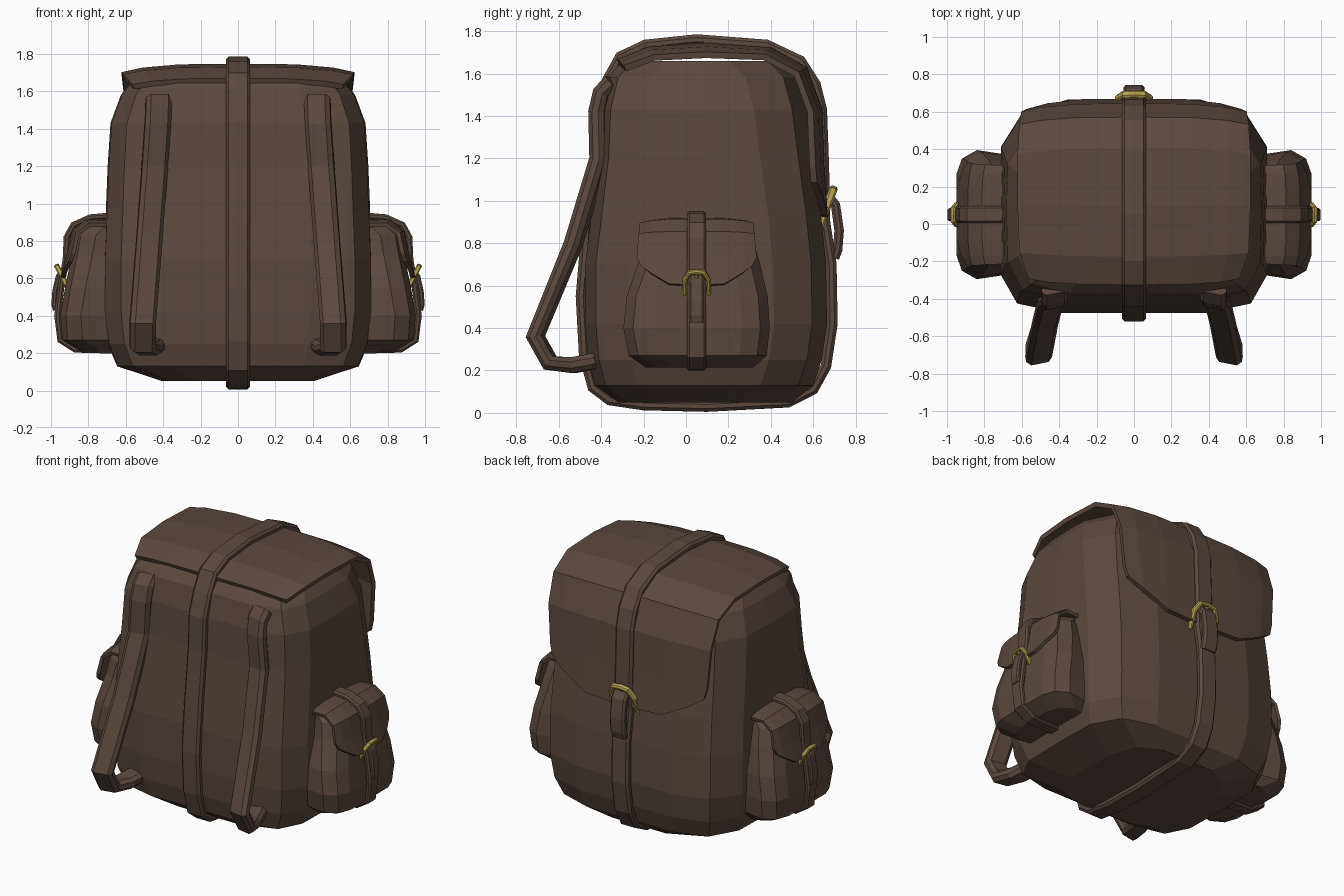
import bpy, bmesh
from mathutils import Vector as V

if "Cube" in bpy.data.objects:
    bpy.data.objects.remove(bpy.data.objects["Cube"])


def material(name, rgb):
    m = bpy.data.materials.new(name)
    m.diffuse_color = (*rgb, 1)
    m.use_nodes = True
    m.node_tree.nodes["Principled BSDF"].inputs["Base Color"].default_value = m.diffuse_color
    return m


LEATHER = material("leather", (0.105, 0.066, 0.049))
BRASS = material("brass", (0.45, 0.34, 0.08))


def make(name, bm, mat):
    bmesh.ops.recalc_face_normals(bm, faces=bm.faces)
    me = bpy.data.meshes.new(name)
    bm.to_mesh(me)
    bm.free()
    me.materials.append(mat)
    ob = bpy.data.objects.new(name, me)
    bpy.context.collection.objects.link(ob)
    return ob


def loft(name, rings, mat=LEATHER, closed=False):
    bm = bmesh.new()
    rows = [[bm.verts.new(p) for p in r] for r in rings]
    n = len(rows[0])
    pairs = list(zip(rows, rows[1:])) + ([(rows[-1], rows[0])] if closed else [])
    for a, b in pairs:
        for i in range(n):
            j = (i + 1) % n
            bm.faces.new((a[i], a[j], b[j], b[i]))
    if not closed:
        bm.faces.new(rows[0])
        bm.faces.new(rows[-1])
    return make(name, bm, mat)


def band(name, pts, side, w, t, mat=LEATHER, closed=False):
    """Sweep a chamfered strip along a path; side is its width direction."""
    pts = [V(p) for p in pts]
    side = V(side).normalized()
    n = len(pts)
    c = min(w, t) * 0.3
    a, b = w / 2, t / 2
    prof = [(a, b - c), (a - c, b), (c - a, b), (-a, b - c),
            (-a, c - b), (c - a, -b), (a - c, -b), (a, c - b)]
    rings = []
    for i, p in enumerate(pts):
        before = pts[i - 1] if closed or i else p
        after = pts[(i + 1) % n] if closed or i < n - 1 else p
        tan = (p - before).normalized() + (after - p).normalized()
        nor = tan.cross(side).normalized()
        rings.append([p + side * u + nor * v for u, v in prof])
    return loft(name, rings, mat, closed)


def flap(name, profile, place, thick, drop):
    """Cover sheet: profile rows (depth, height, half width), tongue-shaped lower edge."""
    us = (-1, -0.82, -0.5, 0, 0.5, 0.82, 1)
    tongue = (0.35, 0.6, 0.96, 1, 0.96, 0.6, 0.35)
    centre = V(profile[1][:2]) * 0.5 + V((profile[3][0] * 0.3, profile[-1][1] * 0.5))
    bm = bmesh.new()
    rows = []
    for i, (d, z, h) in enumerate(profile):
        row = []
        for u, k in zip(us, tongue):
            p = V((d, z))
            if i == len(profile) - 1:
                p = V(profile[-2][:2]).lerp(p, k)
            p += (centre - p).normalized() * drop * abs(u) ** 4
            row.append(bm.verts.new(place(u * h, p.x, p.y)))
        rows.append(row)
    for a, b in zip(rows, rows[1:]):
        for i in range(len(us) - 1):
            bm.faces.new((a[i], a[i + 1], b[i + 1], b[i]))
    ob = make(name, bm, LEATHER)
    s = ob.modifiers.new("thickness", "SOLIDIFY")
    s.thickness = thick
    s.offset = 0
    return ob


# Main bag: (z, half width, front y, back y)
rings = []
for z, h, f, b in [(0.05, 0.40, -0.32, 0.50), (0.13, 0.64, -0.43, 0.60), (0.25, 0.69, -0.46, 0.64),
                   (0.42, 0.71, -0.475, 0.665), (0.7, 0.71, -0.475, 0.66), (0.95, 0.70, -0.445, 0.635),
                   (1.2, 0.69, -0.415, 0.60), (1.43, 0.675, -0.405, 0.57), (1.58, 0.62, -0.37, 0.53),
                   (1.66, 0.56, -0.30, 0.45)]:
    half = [(0.55 * h, f), (0.88 * h, f + 0.05), (h, f + 0.2), (h * 1.01, (f + b) / 2),
            (h, b - 0.25), (0.84 * h, b - 0.07), (0.5 * h, b)]
    rings.append([(x, y, z) for x, y in half] + [(-x, y, z) for x, y in reversed(half)])
loft("main_bag", rings)

# Top cover folding over the back
flap("main_flap", [(-0.32, 1.655, 0.56), (-0.17, 1.715, 0.61), (0.1, 1.732, 0.62), (0.4, 1.71, 0.62),
                   (0.56, 1.62, 0.61), (0.63, 1.43, 0.60), (0.64, 1.15, 0.58), (0.655, 0.92, 0.56)],
     lambda u, d, z: (u, d, z), 0.03, 0.045)

# Strap running all the way round the bag
loop = [(0.64, 1.43), (0.65, 1.15), (0.655, 0.9), (0.685, 0.7), (0.69, 0.42), (0.66, 0.22), (0.6, 0.11),
        (0.48, 0.05), (0.1, 0.03), (-0.2, 0.037), (-0.36, 0.06), (-0.44, 0.12), (-0.48, 0.27),
        (-0.495, 0.55), (-0.465, 0.9), (-0.43, 1.2), (-0.42, 1.43), (-0.37, 1.57), (-0.31, 1.68),
        (-0.19, 1.735), (0.05, 1.76), (0.38, 1.735), (0.54, 1.66), (0.61, 1.55)]
band("main_strap", [(0, y, z) for y, z in loop], (1, 0, 0), 0.13, 0.05, closed=True)
band("main_strap_tail", [(0, 0.665, 1.03), (0, 0.705, 0.98), (0, 0.722, 0.86), (0, 0.715, 0.77), (0, 0.70, 0.73)],
     (1, 0, 0), 0.11, 0.045)


def buckle(name, place, w, top, bottom, r):
    """Arched buckle frame in a tilted plane with a centre pin; top and bottom are (depth, z)."""
    top, bottom = V(top), V(bottom)
    path = [(-1, 0), (-0.95, 0.65), (-0.6, 0.96), (0, 1), (0.6, 0.96), (0.95, 0.65), (1, 0)]
    pts = [V(place(u * w, *bottom.lerp(top, k))) for u, k in path]
    normal = (pts[3] - pts[0]).cross(pts[6] - pts[0])
    band(name, pts, normal, r * 1.3, r, BRASS)
    pin = [V(place(0, *bottom.lerp(top, k))) for k in (1, 0.45)]
    band(name + "_pin", pin, pts[6] - pts[0], r * 0.8, r * 0.8, BRASS)


buckle("main_buckle", lambda u, d, z: (u, d, z), 0.09, (0.695, 1.055), (0.63, 0.88), 0.03)

for s, tag in ((1, "right"), (-1, "left")):
    # Shoulder strap
    band(tag + "_shoulder_strap",
         [(s * x, y, z) for x, y, z in [(0.425, -0.345, 1.56), (0.425, -0.395, 1.51), (0.43, -0.415, 1.42),
                                        (0.445, -0.41, 1.2), (0.475, -0.53, 0.8), (0.51, -0.71, 0.36),
                                        (0.51, -0.64, 0.235), (0.48, -0.53, 0.225), (0.44, -0.40, 0.25)]],
         (1, -s * 0.2, 0), 0.14, 0.075)

    # Side pocket: (z, outer x, front y, back y)
    rings = []
    for z, xo, f, b in [(0.215, 0.85, -0.19, 0.32), (0.27, 0.94, -0.27, 0.38), (0.4, 0.95, -0.295, 0.395),
                        (0.55, 0.925, -0.28, 0.385), (0.72, 0.89, -0.22, 0.345), (0.83, 0.87, -0.20, 0.31),
                        (0.89, 0.81, -0.18, 0.28)]:
        rings.append([(s * x, y, z) for x, y in
                      [(0.64, f + 0.03), (xo - 0.11, f), (xo - 0.03, f + 0.045), (xo, f + 0.13), (xo, b - 0.13),
                       (xo - 0.03, b - 0.045), (xo - 0.11, b), (0.64, b - 0.03)]])
    loft(tag + "_pocket", rings)

    def place(u, d, z):
        return (s * d, 0.05 + u, z)

    flap(tag + "_pocket_flap", [(0.67, 0.91, 0.26), (0.81, 0.905, 0.265), (0.88, 0.85, 0.27),
                                (0.905, 0.73, 0.28), (0.94, 0.60, 0.26)], place, 0.022, 0.025)
    # Pocket strap, loose tail and buckle
    band(tag + "_pocket_strap",
         [place(0, d, z) for d, z in [(0.67, 0.935), (0.79, 0.925), (0.88, 0.885), (0.915, 0.82), (0.92, 0.7),
                                      (0.945, 0.56), (0.965, 0.4), (0.95, 0.27), (0.87, 0.22), (0.67, 0.215)]],
         (0, 1, 0), 0.09, 0.035)
    band(tag + "_pocket_tail", [place(0, *p) for p in
                                [(0.93, 0.65), (0.96, 0.61), (0.978, 0.53), (0.983, 0.46), (0.975, 0.43)]],
         (0, 1, 0), 0.07, 0.03)
    buckle(tag + "_pocket_buckle", place, 0.058, (0.968, 0.665), (0.915, 0.56), 0.022)
